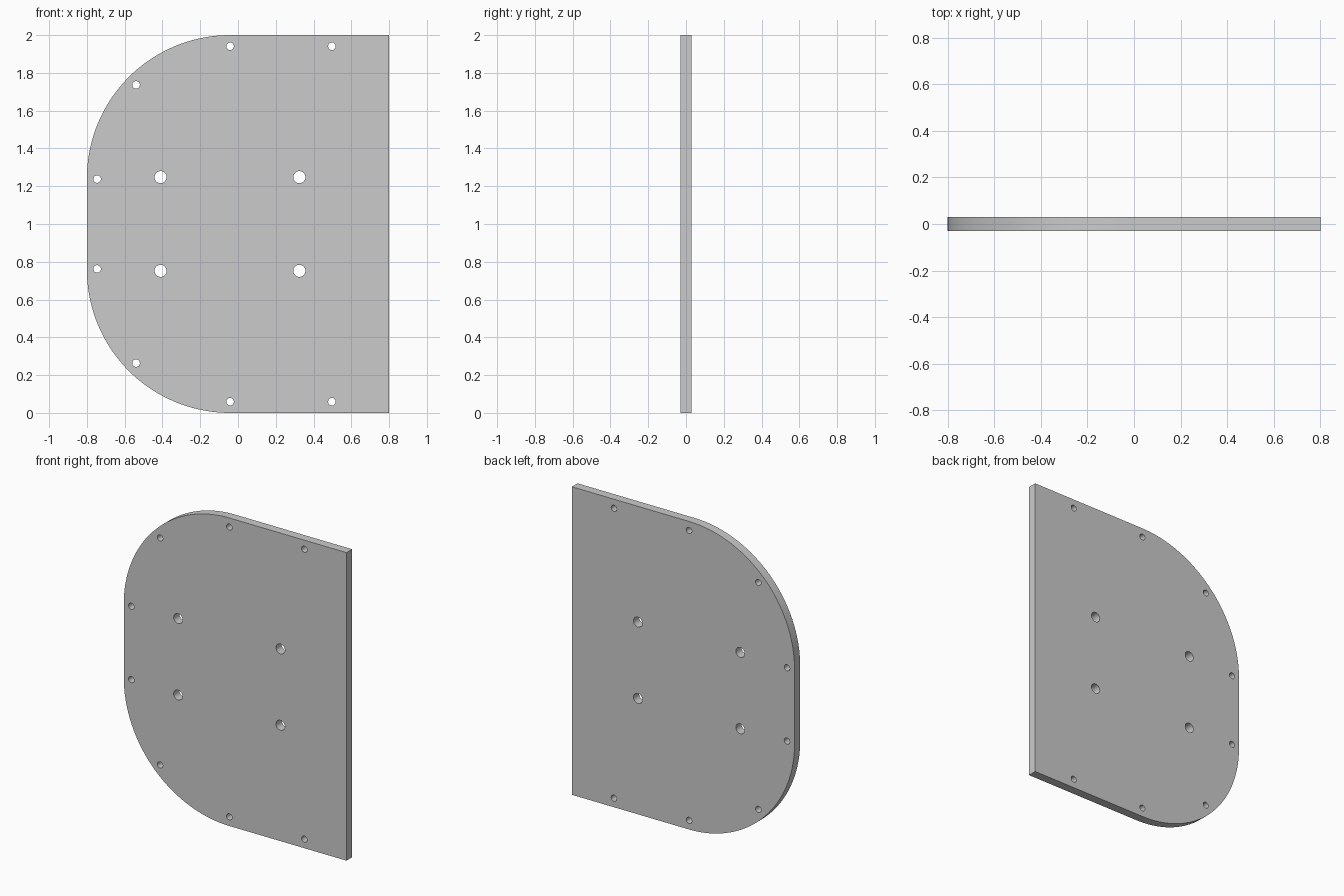
import bpy
import bmesh
from math import sin, cos, pi, radians

if "Cube" in bpy.data.objects:
    bpy.data.objects.remove(bpy.data.objects["Cube"])

HALF_W, HEIGHT, HALF_T = 0.8, 2.0, 0.029
CORNER_R = 0.758                     # large rounded corners on the left
CX, CZ = -HALF_W + CORNER_R, 0.242   # corner centre, and its height above/below mid
RIM_R = 0.704                        # screw hole distance from corner centre


def arc(cx, cz, r, a0, a1, n):
    return [(cx + r * cos(a0 + (a1 - a0) * i / n),
             cz + r * sin(a0 + (a1 - a0) * i / n)) for i in range(n + 1)]


def add_loop(curve, pts):
    spline = curve.splines.new('POLY')
    spline.points.add(len(pts) - 1)
    for p, (x, z) in zip(spline.points, pts):
        p.co = (x, z, 0, 1)
    spline.use_cyclic_u = True


curve = bpy.data.curves.new("plate_profile", 'CURVE')
curve.dimensions = '2D'
curve.fill_mode = 'BOTH'
curve.extrude = HALF_T

# Outline: square right side, rounded left side
add_loop(curve, [(HALF_W, 0), (HALF_W, HEIGHT)]
         + arc(CX, 1 + CZ, CORNER_R, pi / 2, pi, 48)
         + arc(CX, 1 - CZ, CORNER_R, pi, 1.5 * pi, 48))

# Holes, mirrored about the mid height: (x, offset from mid, radius)
small, large = 0.02, 0.032
diag = RIM_R * cos(pi / 4)
holes = [(0.497, CZ + RIM_R - 0.005, small), (CX, CZ + RIM_R - 0.005, small),
         (CX - diag, CZ + diag - 0.003, small), (CX - RIM_R, CZ - 0.004, small),
         (-0.41, 0.248, large), (0.325, 0.248, large)]
for x, dz, r in holes:
    for side in (1, -1):
        add_loop(curve, arc(x, 1 + side * dz, r, 0, 2 * pi, 32)[:-1])

# Stand the plate upright and make it a welded mesh
plate = bpy.data.objects.new("mounting_plate", curve)
bpy.context.collection.objects.link(plate)
plate.rotation_euler.x = pi / 2
bpy.context.view_layer.objects.active = plate
plate.select_set(True)
bpy.ops.object.convert(target='MESH')
plate = bpy.context.object
bpy.ops.object.transform_apply(rotation=True)

bm = bmesh.new()
bm.from_mesh(plate.data)
bmesh.ops.remove_doubles(bm, verts=bm.verts, dist=1e-5)
bmesh.ops.recalc_face_normals(bm, faces=bm.faces)
bm.to_mesh(plate.data)
bm.free()
bpy.ops.object.shade_smooth_by_angle(angle=radians(30))
